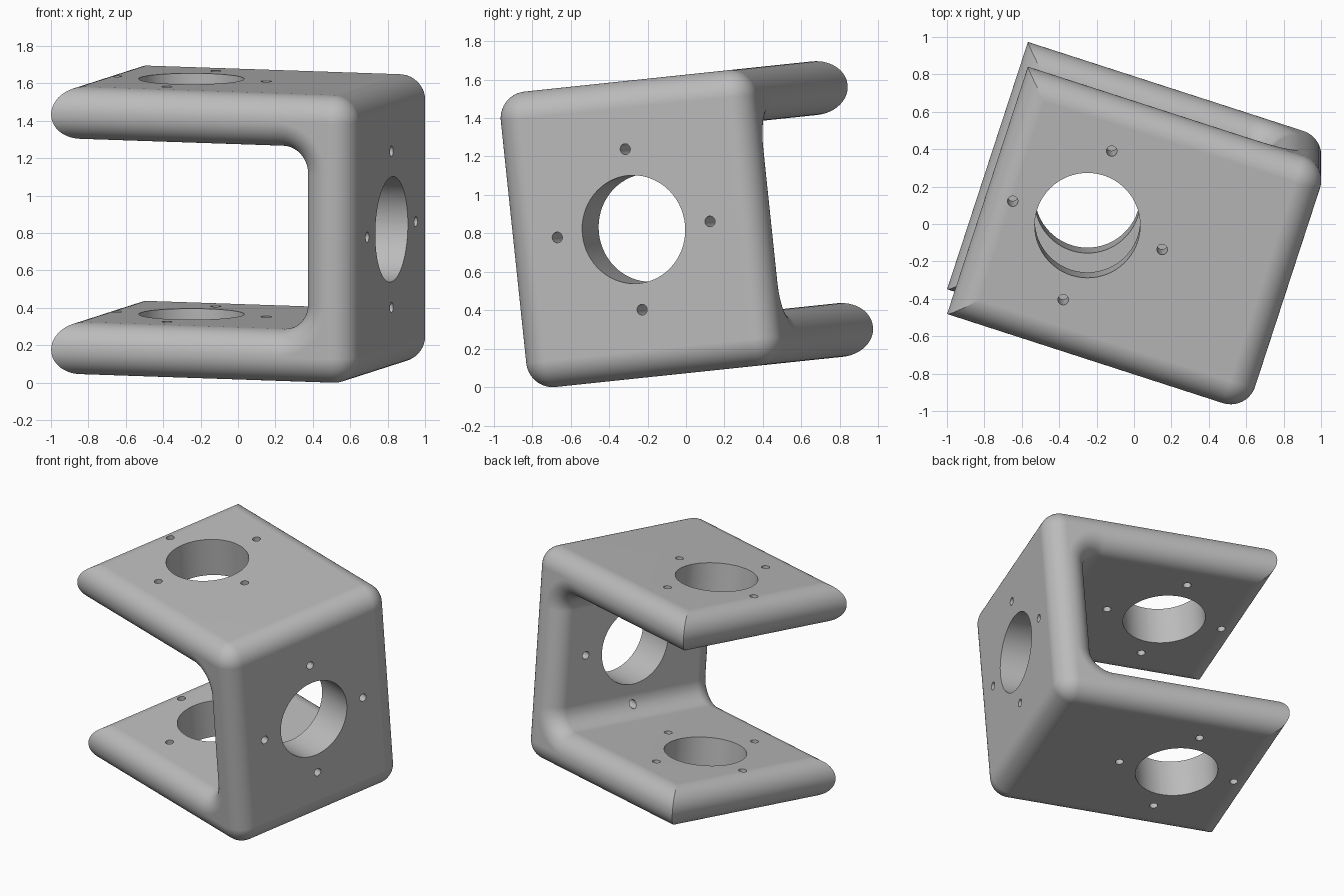
import bpy, bmesh
from math import sin, cos, pi, radians, sqrt
from mathutils import Matrix, Vector

if "Cube" in bpy.data.objects:
    bpy.data.objects.remove(bpy.data.objects["Cube"], do_unlink=True)

HALF = 0.14                      # half of the plate thickness
EDGE = 0.137                     # edge rounding radius
FILLET = 0.14                    # inner corner radius
U0, U1 = -0.849, 0.838           # free end and outer web face
V0, V1 = -0.62, 0.776            # front and back edges
MID = 0.6325                     # arm mid plane, from the centre height
CENTRE_Z = 0.8475
CENTRE_V = (V0 + V1) / 2
ARM_HOLE_U = -0.287
STEPS = 14


def arc(cx, cz, radius, start, end):
    angles = [radians(start + (end - start) * i / STEPS) for i in range(STEPS + 1)]
    return [(cx + radius * cos(a), cz + radius * sin(a)) for a in angles]


def free_end(cz, h):
    """Rounded free end of one arm, trimmed to half thickness h."""
    points = []
    for i in range(-STEPS, STEPS + 1):
        w = h * sin(i * pi / 2 / STEPS)
        u = U0 + EDGE * (1 - sqrt(max(0, 1 - (w / HALF) ** 2)))
        points.append((u, cz + w))
    return points


def section(h):
    """C-shaped outline with half thickness h."""
    web = U1 - HALF
    fu, fz = web - HALF - FILLET, MID - HALF - FILLET
    inner = FILLET + HALF - h
    upper = free_end(MID, h) + arc(web, MID, h, 90, 0)
    lower = arc(web, -MID, h, 0, -90)
    lower += [(u, -z) for u, z in free_end(MID, h)][::-1]
    return upper + lower + arc(fu, -fz, inner, -90, 0) + arc(fu, fz, inner, 0, 90)


def make_object(name, bm):
    bmesh.ops.recalc_face_normals(bm, faces=bm.faces)
    mesh = bpy.data.meshes.new(name)
    bm.to_mesh(mesh)
    bm.free()
    obj = bpy.data.objects.new(name, mesh)
    bpy.context.collection.objects.link(obj)
    return obj


# Bracket body: outline lofted from front to back, thinning at both edges
levels = []
for i in range(STEPS + 1):
    a = i * pi / 2 / STEPS
    levels.append((EDGE * (1 - cos(a)), HALF - EDGE + EDGE * sin(a)))
stations = [(V0 + d, h) for d, h in levels] + [(V1 - d, h) for d, h in levels[::-1]]

bm = bmesh.new()
rings = [[bm.verts.new((u, v, z + CENTRE_Z)) for u, z in section(h)] for v, h in stations]
for a, b in zip(rings, rings[1:]):
    for i in range(len(a)):
        j = (i + 1) % len(a)
        bm.faces.new((a[i], a[j], b[j], b[i]))
bm.faces.new(rings[0])
bm.faces.new(rings[-1][::-1])
bracket = make_object("bracket", bm)


# Hole cutters: one large bore and four screw holes per direction
def hole_pattern(bm, matrix, depth):
    spots = [(0, 0, 0.282, 64)]
    spots += [(0.42 * cos(k * pi / 2), 0.42 * sin(k * pi / 2), 0.028, 24) for k in range(4)]
    for x, y, radius, sides in spots:
        bmesh.ops.create_cone(bm, cap_ends=True, segments=sides, radius1=radius,
                              radius2=radius, depth=depth,
                              matrix=matrix @ Matrix.Translation((x, y, 0)))


bm = bmesh.new()
hole_pattern(bm, Matrix.Translation((ARM_HOLE_U, CENTRE_V, CENTRE_Z)), 2)
hole_pattern(bm, Matrix.Translation((U1 - HALF, CENTRE_V, CENTRE_Z))
             @ Matrix.Rotation(pi / 2, 4, 'Y'), 0.5)
cutter = make_object("hole_cutter", bm)
cutter.hide_render = True

bpy.ops.object.select_all(action='DESELECT')
bpy.context.view_layer.objects.active = bracket
bracket.select_set(True)
cut = bracket.modifiers.new("holes", 'BOOLEAN')
cut.operation = 'DIFFERENCE'
cut.solver = 'EXACT'
cut.object = cutter
bpy.ops.object.modifier_apply(modifier=cut.name)
bpy.data.objects.remove(cutter, do_unlink=True)

# Tilted stance
bracket.data.transform(Matrix.Rotation(radians(6), 4, 'X') @ Matrix.Rotation(radians(-18), 4, 'Z'))
lowest = min(v.co.z for v in bracket.data.vertices)
bracket.data.transform(Matrix.Translation(Vector((0, 0, -lowest))))

# Plain grey finish and smooth shading
grey = bpy.data.materials.new("plain grey")
grey.use_nodes = True
colour = (0.5, 0.5, 0.5, 1)
grey.diffuse_color = colour
grey.node_tree.nodes["Principled BSDF"].inputs["Base Color"].default_value = colour
bracket.data.materials.clear()
bracket.data.materials.append(grey)
bpy.ops.object.shade_smooth_by_angle(angle=radians(30))
weighted = bracket.modifiers.new("even_shading", 'WEIGHTED_NORMAL')
weighted.keep_sharp = True
